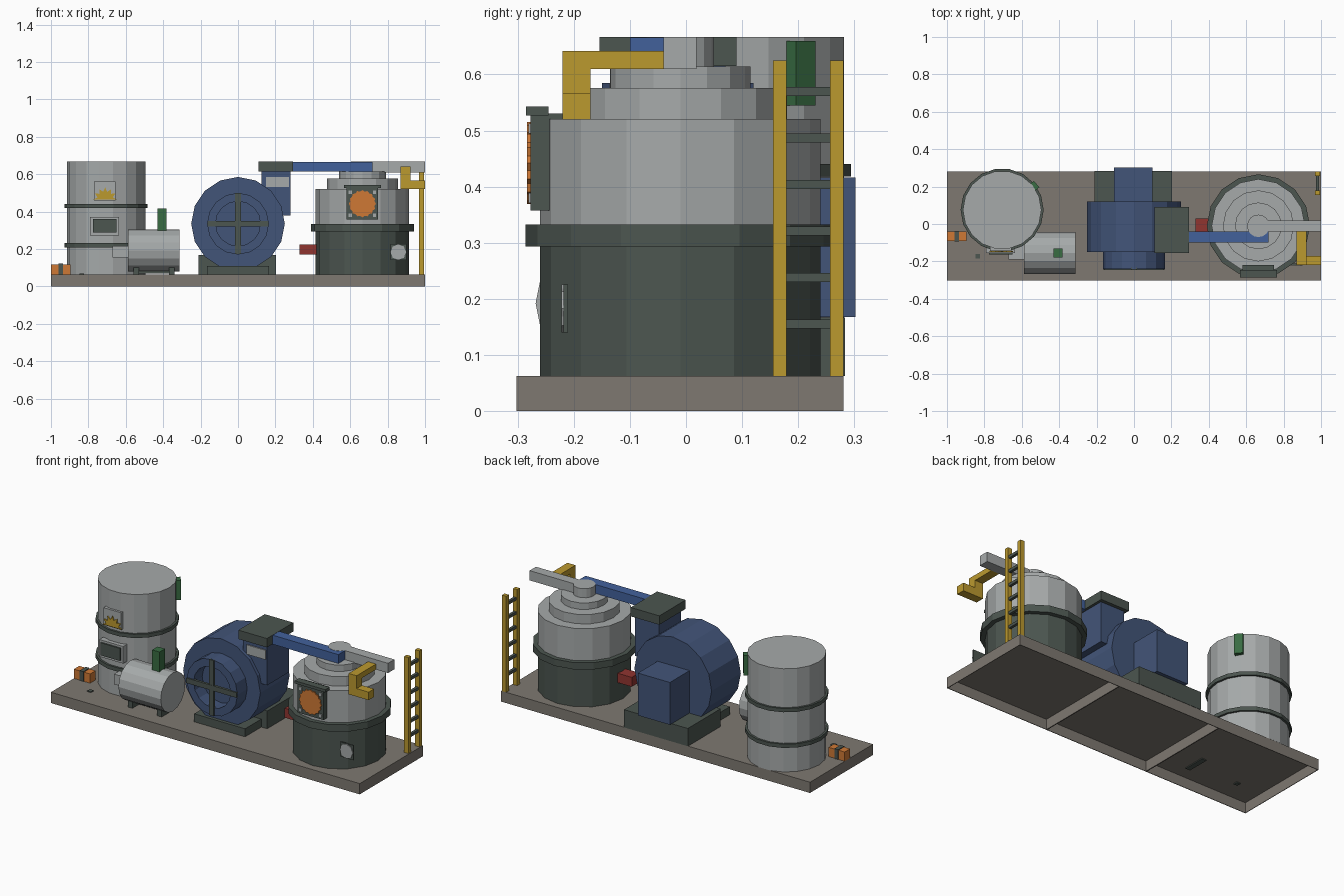
import bpy, bmesh, math
from mathutils import Matrix, Vector

cube = bpy.data.objects.get("Cube")
if cube:
    bpy.data.objects.remove(cube, do_unlink=True)


def material(name, *rgb):
    m = bpy.data.materials.new(name)
    m.use_nodes = True
    m.diffuse_color = (*rgb, 1)
    node = next(n for n in m.node_tree.nodes if n.type == "BSDF_PRINCIPLED")
    node.inputs["Base Color"].default_value = (*rgb, 1)
    return m


GREY = material("light steel", .38, .40, .40)
DARK = material("dark green grey", .072, .092, .08)
BASE = material("stone grey", .21, .19, .165)
BLUE = material("machine blue", .055, .09, .19)
ARM = material("bright blue", .055, .12, .33)
YELLOW = material("safety yellow", .50, .32, .028)
ORANGE = material("orange", .62, .19, .036)
RED = material("red", .28, .035, .03)
GREEN = material("green", .04, .15, .055)


def finish(name, bm, mat):
    bmesh.ops.recalc_face_normals(bm, faces=bm.faces)
    mesh = bpy.data.meshes.new(name)
    bm.to_mesh(mesh)
    bm.free()
    mesh.materials.append(mat)
    ob = bpy.data.objects.new(name, mesh)
    bpy.context.collection.objects.link(ob)
    return ob


def box(name, mat, x, y, z, turn=0):
    """Box from its (min, max) ranges, optionally turned about its own z."""
    bm = bmesh.new()
    bmesh.ops.create_cube(bm, size=1)
    size = [r[1] - r[0] for r in (x, y, z)]
    mid = [sum(r) / 2 for r in (x, y, z)]
    bmesh.ops.transform(bm, verts=bm.verts, matrix=Matrix.Translation(mid)
                        @ Matrix.Rotation(turn, 4, "Z") @ Matrix.Diagonal((*size, 1)))
    return finish(name, bm, mat)


def lathe(name, mat, profile, place, axis="Z", sides=16):
    """Revolve (radius, height) points; height runs along the axis."""
    bm = bmesh.new()
    rings = []
    for r, h in profile:
        rings.append([bm.verts.new((r * math.cos(a), r * math.sin(a), h))
                      for a in (math.tau * i / sides for i in range(sides))])
    for a, b in zip(rings, rings[1:]):
        for i in range(sides):
            j = (i + 1) % sides
            bm.faces.new((a[i], a[j], b[j], b[i]))
    bm.faces.new(rings[0])
    bm.faces.new(rings[-1])
    turn = {"Z": Matrix(), "Y": Matrix.Rotation(math.pi / 2, 4, "X"),
            "X": Matrix.Rotation(math.pi / 2, 4, "Y")}[axis]
    bm.transform(Matrix.Translation(place) @ turn)
    return finish(name, bm, mat)


def plate(name, mat, points, y, thick=.006):
    """Flat cut-out facing the front, from (x, z) points."""
    bm = bmesh.new()
    face = bm.faces.new([bm.verts.new((px, y, pz)) for px, pz in points])
    out = bmesh.ops.extrude_face_region(bm, geom=[face])
    bmesh.ops.translate(bm, vec=(0, thick, 0),
                        verts=[v for v in out["geom"] if isinstance(v, bmesh.types.BMVert)])
    return finish(name, bm, mat)


def star(cx, cz, outer, inner, n, sweep=math.tau):
    return [(cx + r * math.cos(a), cz + r * math.sin(a))
            for i in range(n)
            for r, a in [((outer, inner)[i % 2], sweep * i / (n if sweep > 4 else n - 1))]]


DECK = .063

# Deck: an open tray with two cross ribs beneath
deck = box("deck", BASE, (-1, 1), (-.302, .281), (0, DECK))
bm = bmesh.new()
bm.from_mesh(deck.data)
bmesh.ops.delete(bm, geom=[f for f in bm.faces if f.normal.z < -.5], context="FACES")
bm.to_mesh(deck.data)
bm.free()
shell = deck.modifiers.new("shell", "SOLIDIFY")
shell.thickness = .005
for s in (-1, 1):
    box("deck_rib", BASE, (s / 3 - .003, s / 3 + .003), (-.298, .277), (0, .06))

# Tall storage tank with hoops
TX, TY = -.705, .075
lathe("tall_tank", GREY, [(.21, DECK), (.21, .667)], (TX, TY, 0), sides=18)
for z in (.22, .429):
    lathe("tank_hoop", DARK, [(.21, z - .011), (.222, z - .011), (.222, z + .011), (.21, z + .011)],
          (TX, TY, 0), sides=18)
box("hatch_frame", GREY, (-.79, -.635), (-.155, -.12), (.272, .372))
box("hatch_panel", DARK, (-.775, -.65), (-.164, -.15), (.287, .36))
box("sign_plate", GREY, (-.77, -.655), (-.145, -.12), (.46, .56))
plate("sign_mark", YELLOW, star(-.71, .465, .063, .042, 13, math.pi), -.151)
box("tank_side_box", GREEN, (-.565, -.515), (.175, .22), (.545, .66), math.radians(40))
box("link_pipe", GREY, (-.67, -.56), (-.19, -.07), (.155, .215))

# Horizontal drum on feet with a control box on top
lathe("drum", GREY, [(.113, -.137), (.113, .137)], (-.45, -.155, .192), "X", sides=16)
for x in (-.545, -.355):
    box("drum_foot", DARK, (x - .015, x + .015), (-.22, -.09), (.055, .1))
box("drum_rail", DARK, (-.56, -.34), (-.17, -.14), (.07, .085))
box("drum_control", GREEN, (-.43, -.382), (-.18, -.13), (.29, .417))
box("floor_stud", DARK, (-.847, -.823), (-.185, -.16), (.055, .068))

# Small strapped crate
box("crate", ORANGE, (-1, -.895), (-.09, -.04), (DECK, .117))
box("crate_strap", DARK, (-.96, -.935), (-.093, -.037), (DECK, .121))

# Blower: pedestal, housing, intake ring with a cross guard, motor
box("pedestal", DARK, (-.21, .203), (-.02, .283), (DECK, .167))
box("pedestal_step", DARK, (-.165, .165), (-.17, -.02), (DECK, .11))
lathe("blower_housing", BLUE, [(.25, -.12), (.25, .15)], (0, 0, .335), "Y")
lathe("intake_ring", BLUE, [(.165, .14), (.165, .24), (.12, .24), (.12, .16)], (0, 0, .335), "Y")
box("guard_bar", DARK, (-.163, .163), (-.247, -.232), (.32, .35))
box("guard_post", DARK, (-.015, .015), (-.246, -.232), (.172, .498))
box("blower_motor", BLUE, (-.107, .1), (.11, .302), (.168, .416))

# Outlet duct, cap and transfer arm
box("outlet_duct", BLUE, (.125, .28), (-.13, .07), (.38, .63))
box("duct_plate", GREY, (.15, .272), (-.136, -.12), (.53, .585))
box("duct_cap", DARK, (.11, .295), (-.154, .09), (.615, .667))
box("transfer_arm", ARM, (.29, .72), (-.1, -.04), (.613, .666))

# Reactor vessel: dark lower body, collar, stepped dome
VX, VY = .665, -.01
lathe("vessel_lower", DARK, [(.25, DECK), (.25, .3)], (VX, VY, 0))
lathe("vessel_collar", DARK, [(.276, .293), (.276, .333)], (VX, VY, 0))
lathe("vessel_dome", GREY, [(.25, .333), (.25, .521), (.19, .521), (.19, .576), (.125, .576),
                            (.125, .614), (.06, .614), (.06, .667)], (VX, VY, 0))
box("vent_duct", GREY, (VX, 1), (-.04, .019), (.61, .667))
box("side_valve", RED, (.33, .43), (-.04, .03), (.17, .225))

# Burner door with bolts and awning
box("burner_door", DARK, (.58, .748), (-.277, -.22), (.358, .53))
box("door_awning", DARK, (.567, .765), (-.285, -.245), (.527, .543))
plate("burner_disc", ORANGE, star(VX, .442, .073, .066, 32), -.283)
for sx in (-1, 1):
    for sz in (-1, 1):
        x, z = VX + sx * .065, .442 + sz * .062
        box("door_bolt", GREY, (x - .009, x + .009), (-.281, -.27), (z - .009, z + .009))

# Gauge plate at the foot of the vessel
box("gauge_back", DARK, (.815, .9), (-.218, -.21), (.14, .226))
plate("gauge_face", GREY, star(.857, .183, .043, .038, 16), -.222)

# Bent overflow pipe
box("pipe_top", YELLOW, (.87, .922), (-.22, -.04), (.61, .642))
box("pipe_drop", YELLOW, (.87, .922), (-.22, -.17), (.52, .642))
box("pipe_outlet", YELLOW, (.87, 1), (-.22, -.17), (.52, .567))

# Ladder
for y in (.155, .257):
    box("ladder_rail", YELLOW, (.968, .995), (y, y + .024), (DECK, .625))
for i in range(6):
    z = .155 + i * .083
    box("ladder_rung", DARK, (.974, .99), (.17, .265), (z - .008, z + .008))
